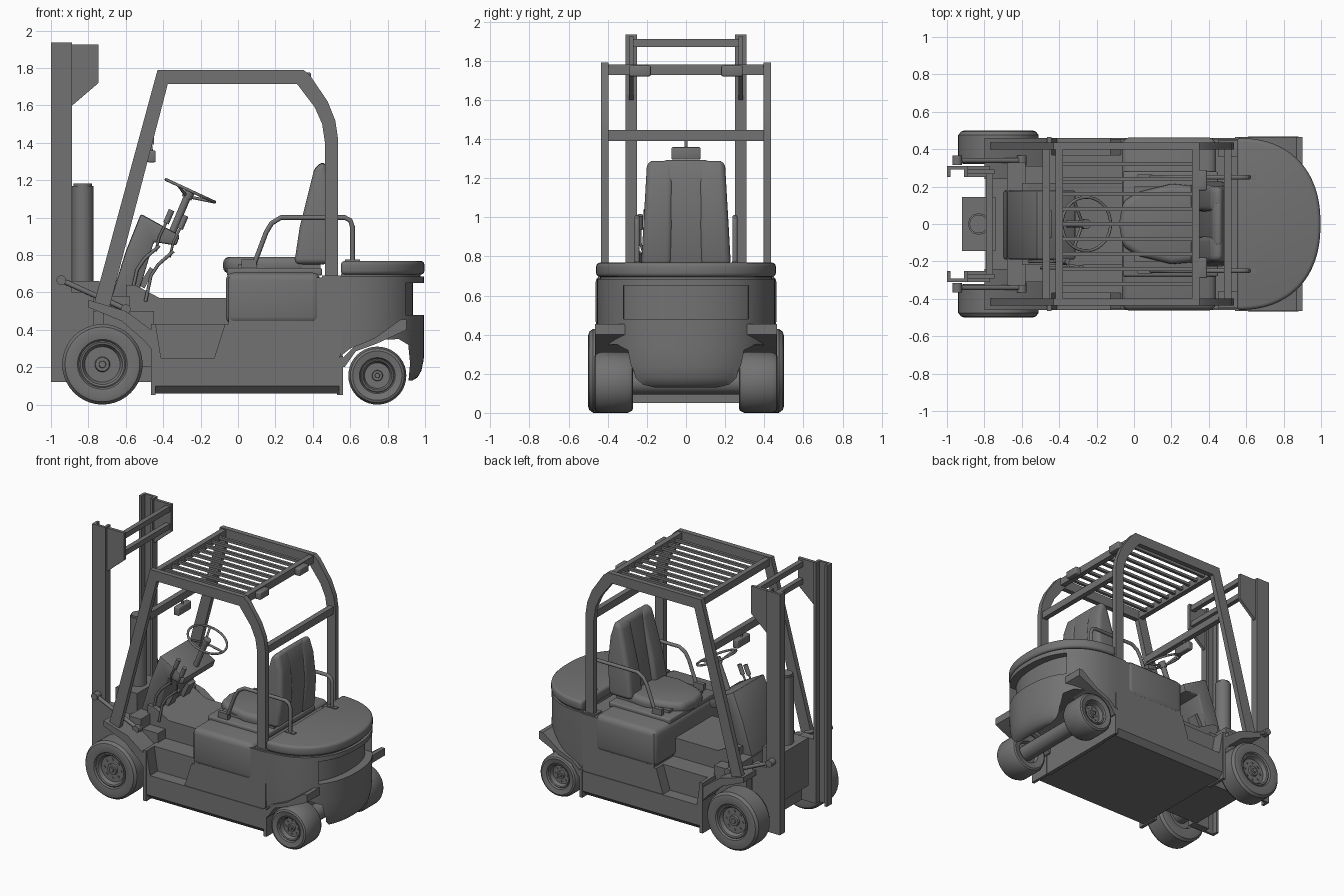
import bpy, bmesh, math
from mathutils import Vector

cube = bpy.data.objects.get("Cube")
if cube:
    bpy.data.objects.remove(cube, do_unlink=True)

grey = bpy.data.materials.new("dark_grey")
grey.use_nodes = True
COLOUR = (0.17, 0.17, 0.17, 1)
grey.diffuse_color = COLOUR
next(n for n in grey.node_tree.nodes if n.type == 'BSDF_PRINCIPLED').inputs["Base Color"].default_value = COLOUR


def activate(ob):
    bpy.ops.object.select_all(action='DESELECT')
    ob.select_set(True)
    bpy.context.view_layer.objects.active = ob


def finish(name, bm, mirror=False, bevel=0.0, segments=3):
    """Turn a bmesh into a shaded object, optionally doubled across the centre line."""
    bmesh.ops.recalc_face_normals(bm, faces=bm.faces[:])
    if bevel:
        sharp = [e for e in bm.edges if e.calc_face_angle(0) > 0.5]
        bmesh.ops.bevel(bm, geom=sharp, offset=bevel, segments=segments,
                        profile=0.5, affect='EDGES', clamp_overlap=True)
    if mirror:
        copy = bmesh.ops.duplicate(bm, geom=bm.verts[:] + bm.edges[:] + bm.faces[:])["geom"]
        for v in copy:
            if isinstance(v, bmesh.types.BMVert):
                v.co.y = -v.co.y
        bmesh.ops.reverse_faces(bm, faces=[f for f in copy if isinstance(f, bmesh.types.BMFace)])
    me = bpy.data.meshes.new(name)
    bm.to_mesh(me)
    bm.free()
    me.materials.append(grey)
    ob = bpy.data.objects.new(name, me)
    bpy.context.collection.objects.link(ob)
    activate(ob)
    bpy.ops.object.shade_smooth_by_angle(angle=math.radians(35))
    return ob


PLACE = {'x': lambda u, v, d: (d, u, v), 'y': lambda u, v, d: (u, d, v), 'z': lambda u, v, d: (u, v, d)}


def prism(name, pts, a, b, axis='y', taper=None, **kw):
    """Extrude a flat outline from a to b along an axis."""
    bm = bmesh.new()
    ends = [[bm.verts.new(PLACE[axis](u, v, d)) for u, v in pts] for d in (a, b)]
    for ring in ends:
        bm.faces.new(ring)
    for i in range(len(pts)):
        j = (i + 1) % len(pts)
        bm.faces.new((ends[0][i], ends[0][j], ends[1][j], ends[1][i]))
    if taper:
        for v in bm.verts:
            v.co.y *= taper(v.co.z)
    return finish(name, bm, **kw)


def box(name, x0, x1, y0, y1, z0, z1, **kw):
    return prism(name, [(x0, z0), (x1, z0), (x1, z1), (x0, z1)], y0, y1, **kw)


def tube(name, pts, r, mirror=False, closed=False):
    """Sweep a round section along a path."""
    cu = bpy.data.curves.new(name, 'CURVE')
    cu.dimensions, cu.bevel_depth, cu.bevel_resolution, cu.use_fill_caps = '3D', r, 4, True
    for side in ((1, -1) if mirror else (1,)):
        sp = cu.splines.new('POLY')
        sp.points.add(len(pts) - 1)
        sp.use_cyclic_u = closed
        for p, q in zip(sp.points, pts):
            p.co = (q[0], q[1] * side, q[2], 1)
    ob = bpy.data.objects.new(name, cu)
    bpy.context.collection.objects.link(ob)
    cu.materials.append(grey)
    activate(ob)
    bpy.ops.object.convert(target='MESH')
    bpy.ops.object.shade_smooth_by_angle(angle=math.radians(40))
    return ob


def cut(ob, cutter):
    cutter.hide_render = True
    mod = ob.modifiers.new("cut", 'BOOLEAN')
    mod.object, mod.operation, mod.solver = cutter, 'DIFFERENCE', 'EXACT'
    activate(ob)
    bpy.ops.object.modifier_apply(modifier=mod.name)
    bpy.data.objects.remove(cutter, do_unlink=True)
    bpy.ops.object.shade_smooth_by_angle(angle=math.radians(35))


def wheel(name, x, r, y0, y1):
    """Lathe a tyre and dished rim, then add hub bolts."""
    w = y1 - y0
    prof = [(0, .88), (.08, .88), (.09, .83), (.17, .83), (.19, .76), (.44, .76), (.5, .9), (.55, .92), (.58, .9),
            (.62, .96), (.85, 1), (.93, .97), (1, .86), (1, .14), (.93, .03), (.85, 0), (.55, .05), (.5, .2), (0, .2)]
    bm = bmesh.new()
    vs = [bm.verts.new((x + p * r, y0 + t * w, r)) for p, t in prof]
    es = [bm.edges.new(e) for e in zip(vs, vs[1:])]
    bmesh.ops.spin(bm, geom=vs + es, cent=(x, 0, r), axis=(0, 1, 0), angle=math.tau, steps=40)
    bmesh.ops.remove_doubles(bm, verts=bm.verts[:], dist=0.0005)
    finish(name, bm, mirror=True)
    for k in range(8):
        a = math.tau * k / 8
        bx, bz = x + .32 * r * math.cos(a), r + .32 * r * math.sin(a)
        tube(name + "_bolt", [(bx, y0 + .7 * w, bz), (bx, y0 + .79 * w, bz)], .04 * r, mirror=True)


def arc_outline(tip, w, x0=.55, n=48):
    """Rounded tail outline, from one side round to the other."""
    out = []
    for i in range(n + 1):
        t = math.pi * (i / n - .5)
        out.append((x0 + (tip - x0) * abs(math.cos(t)) ** .87, math.copysign(w * abs(math.sin(t)) ** .87, t)))
    return out


# Counterweight
bm = bmesh.new()
rings = []
for z, tip, w in [(.13, .935, .38), (.145, .96, .41), (.18, .98, .43), (.24, .993, .445), (.33, .995, .45),
                  (.45, .995, .455), (.685, .995, .455)]:
    rings.append([bm.verts.new((x, y, z)) for x, y in arc_outline(tip, w)])
for lo, hi in zip(rings, rings[1:]):
    for i in range(len(lo)):
        j = (i + 1) % len(lo)
        bm.faces.new((lo[i], lo[j], hi[j], hi[i]))
bm.faces.new(rings[0])
bm.faces.new(rings[-1])
weight = finish("counterweight", bm)
cut(weight, prism("arch_cutter", [(.5, 0), (.5, .22), (.6, .3), (.72, .345), (.86, .35), (.91, .32),
                                  (.92, .22), (.9, 0)], -.6, .6))
recess = [p for p in arc_outline(.935, .43) if abs(p[1]) < .32]
cut(weight, prism("recess_cutter", recess + [(1.2, .32), (1.2, -.32)], .48, .65, axis='z'))
prism("counterweight_lid", arc_outline(.997, .46), .695, .768, axis='z', bevel=.02)
prism("lid_seam", arc_outline(.975, .44), .68, .70, axis='z')
prism("rear_fender", [(.55, .2), (.56, .25), (.62, .31), (.73, .355), (.87, .455), (.9, .455), (.9, .40),
                      (.87, .385), (.74, .325), (.63, .285), (.57, .2)], .26, .465, mirror=True)

# Chassis and side panels
prism("chassis", [(-.42, .06), (.42, .06), (.46, .1), (.46, .25), (-.46, .25), (-.46, .1)], -.44, .54, axis='x')
prism("rear_body", [(-.13, .24), (.55, .24), (.55, .68), (-.05, .68), (-.05, .43), (-.07, .43)], -.455, .455)
prism("front_panel", [(-.46, .24), (-.41, .24), (-.44, .43), (-.46, .43)], -.46, .46)
box("front_flap", -.465, -.44, .3, .465, .05, .43, mirror=True)
box("rear_flap", .54, .562, .3, .465, .05, .26, mirror=True)
box("chassis_end", .53, .56, -.3, .3, .05, .5)
box("step_core", -.45, -.05, -.37, .37, .2, .43)
prism("floor_tunnel", [(-.6, .4), (-.05, .4), (-.05, .57), (-.42, .57), (-.55, .64), (-.6, .64)], -.22, .22)
box("side_cover", -.065, .44, -.463, .463, .43, .705, bevel=.04)
box("seat_deck", -.06, .45, -.28, .28, .69, .73, bevel=.01)
box("pillar_foot", .45, .55, .36, .45, .66, .69, mirror=True)

# Front frame between the wheels
box("front_frame", -.79, -.45, -.25, .25, .12, .5)
box("front_bulkhead", -.92, -.74, -.145, .145, .3, .66)
prism("front_fender", [(-.8, .56), (-.6, .5), (-.45, .39), (-.45, .28), (-.5, .34), (-.62, .445), (-.8, .52)],
      .24, .46, mirror=True)
box("fender_wall", -.72, -.45, .24, .31, .2, .5, mirror=True)
tube("front_axle", [(-.725, -.4, .215), (-.725, .4, .215)], .07)
tube("rear_axle", [(.745, -.4, .155), (.745, .4, .155)], .06)
wheel("front_wheel", -.725, .215, .32, .5)
wheel("rear_wheel", .745, .155, .27, .468)

# Mast
prism("mast_rail", [(-1, .25), (-1, .31), (-.888, .31), (-.888, .25), (-.908, .25), (-.908, .292),
                    (-.98, .292), (-.98, .25)], .12, 1.935, axis='z', mirror=True)
box("mast_mount", -.89, -.77, .25, .31, .12, .6, mirror=True)
prism("mast_bracket", [(-.9, 1.6), (-.885, 1.6), (-.745, 1.72), (-.745, 1.925), (-.9, 1.925)], .268, .292, mirror=True)
for z in (1.89, 1.76):
    box("mast_crossbar", -.79, -.755, -.28, .28, z - .02, z + .02)
tube("lift_cylinder", [(-.83, 0, .5), (-.83, 0, 1.17)], .058)
tube("lift_cylinder_cap", [(-.83, 0, 1.16), (-.83, 0, 1.183)], .05)
tube("tilt_rod", [(-.945, .34, .665), (-.6, .34, .51)], .014, mirror=True)
for x, z in ((-.945, .665), (-.6, .51)):
    tube("tilt_joint", [(x, .315, z), (x, .365, z)], .026, mirror=True)

# Overhead guard
prism("guard_side", [(-.77, .54), (-.43, 1.79), (.35, 1.79), (.385, 1.76), (.48, 1.62), (.52, 1.52), (.535, 1.42),
                     (.535, .68), (.465, .68), (.465, 1.4), (.45, 1.5), (.41, 1.59), (.315, 1.715),
                     (-.375, 1.715), (-.69, .51)], .397, .435, mirror=True)
for x, z in ((-.4, 1.755), (.33, 1.755), (.5, 1.418), (-.47, 1.418)):
    box("guard_crossbar", x - .02, x + .02, -.4, .4, z - .027, z + .027)
for i in range(9):
    y = (i - 4) * .08
    box("roof_slat", -.39, .33, y - .011, y + .011, 1.745, 1.765)
box("rear_lamp", .34, .39, .18, .29, 1.72, 1.775, mirror=True, bevel=.008)
tube("mirror_stem", [(-.47, 0, 1.41), (-.46, 0, 1.34)], .008)
box("rear_view_mirror", -.485, -.44, -.075, .075, 1.295, 1.358, bevel=.008)

# Dashboard and controls
prism("dashboard", [(-.7, .5), (-.6, .82), (-.52, 1.02), (-.31, .905), (-.33, .85), (-.45, .87), (-.56, .5)],
      -.19, .18, bevel=.012, segments=2)
box("valve_block", -.68, -.58, -.33, .33, .48, .58)
hub, tilt = Vector((-.255, 0, 1.143)), Vector((.907, 0, -.42))
rim = [hub + .143 * (math.cos(a) * tilt + math.sin(a) * Vector((0, 1, 0)))
       for a in (math.tau * k / 36 for k in range(36))]
tube("steering_wheel_rim", rim, .008, closed=True)
for k in (0, 12, 24):
    tube("steering_spoke", [hub - Vector((.02, 0, .03)), rim[k]], .008)
tube("steering_hub", [hub, hub - Vector((.02, 0, .04))], .028)
tube("steering_column", [hub - Vector((.015, 0, .03)), (-.36, 0, .9)], .02)
for x, z, y in ((-.42, .9, -.2), (-.345, .87, -.235)):
    tube("lever", [(x - .02, y + .03, z - .08), (x, y, z), (x + .04, y, z + .08)], .007)
    tube("lever_grip", [(x + .035, y, z + .07), (x + .065, y, z + .14)], .016)
    tube("lever_linkage", [(x - .15, y, z - .32), (x - .12, y, z - .18), (x - .08, y, z - .12), (x, y, z - .05)], .009)
for y in (-.08, .1):
    prism("pedal", [(-.53, .64), (-.5, .62), (-.45, .72), (-.47, .735)], y - .04, y + .04)

# Seat
lean = lambda z: 1.02 - .26 * max(0, z - .76)
prism("seat_cushion", [(-.06, -.12), (.02, -.17), (.2, -.215), (.36, -.2), (.4, -.14), (.4, .14), (.36, .2),
                       (.2, .215), (.02, .17), (-.06, .12), (-.08, 0)], .70, .79, axis='z', bevel=.035, segments=4)
prism("backrest", [(.33, .75), (.37, 1.0), (.42, 1.28), (.465, 1.3), (.49, 1.2), (.505, 1.0), (.48, .75)],
      -.14, .14, taper=lean, bevel=.03, segments=4)
prism("backrest_bolster", [(.3, .75), (.33, .95), (.41, 1.27), (.465, 1.3), (.5, 1.18), (.515, .98), (.49, .75)],
      .07, .225, taper=lean, mirror=True, bevel=.05, segments=5)
box("seat_rail", 0, .44, .15, .2, .72, .75, mirror=True)
tube("armrest", [(.06, .25, .72), (.09, .25, .76), (.15, .25, .92), (.18, .25, .97), (.23, .25, 1.0), (.57, .25, 1.0),
                 (.6, .25, .985), (.612, .25, .95), (.612, .25, .76)], .013, mirror=True)
for x in (.06, .612):
    box("armrest_foot", x - .04, x + .04, .235, .265, .72, .775, mirror=True)
